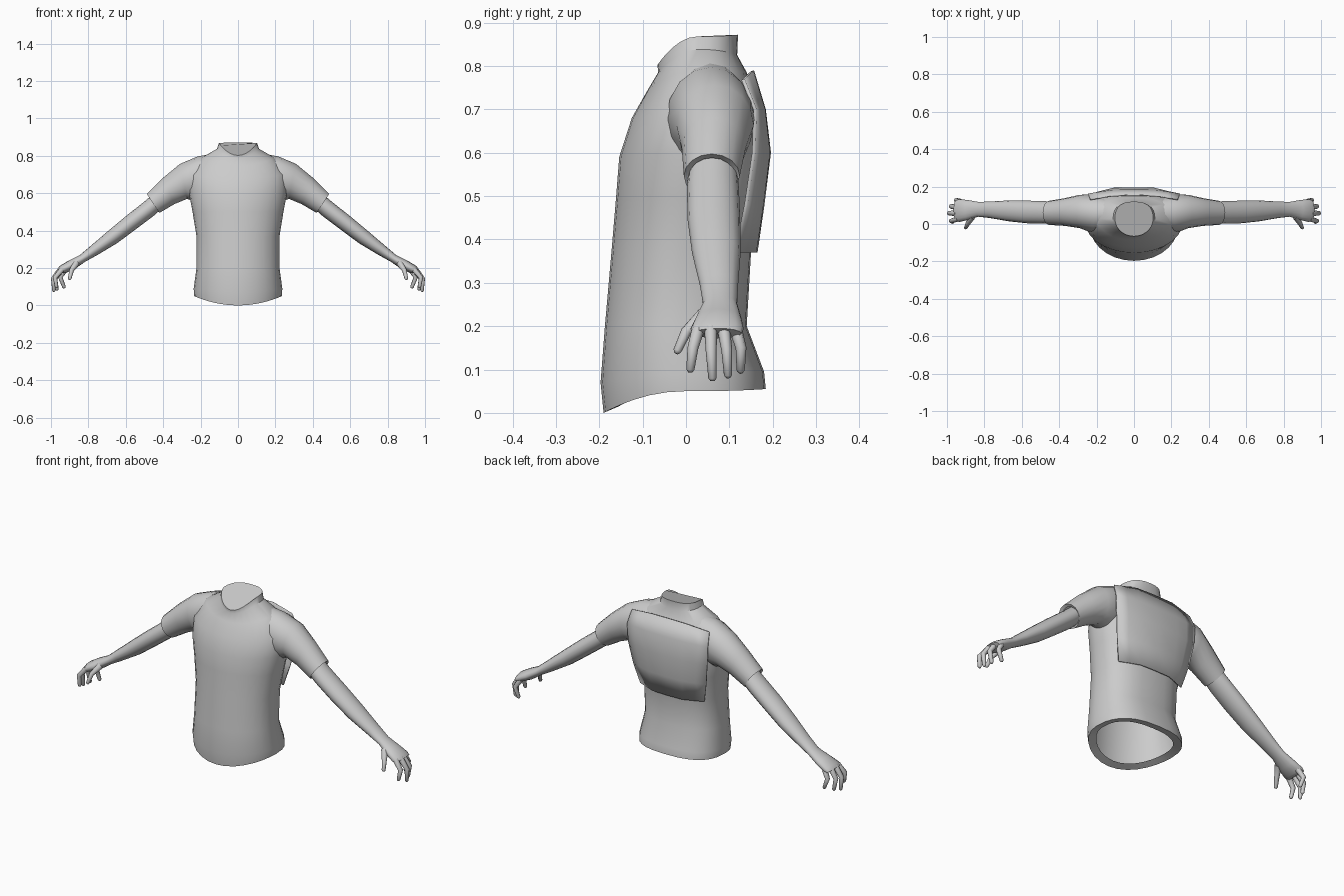
import bpy, bmesh, math
from mathutils import Vector

if "Cube" in bpy.data.objects:
    bpy.data.objects.remove(bpy.data.objects["Cube"])

grey = bpy.data.materials.new("plain grey")
grey.diffuse_color = (0.6, 0.6, 0.6, 1)
grey.use_nodes = True
grey.node_tree.nodes["Principled BSDF"].inputs["Base Color"].default_value = grey.diffuse_color


def finish(name, bm, angle=40):
    bmesh.ops.recalc_face_normals(bm, faces=bm.faces[:])
    me = bpy.data.meshes.new(name)
    bm.to_mesh(me)
    bm.free()
    me.materials.append(grey)
    ob = bpy.data.objects.new(name, me)
    bpy.context.collection.objects.link(ob)
    bpy.ops.object.select_all(action='DESELECT')
    ob.select_set(True)
    bpy.context.view_layer.objects.active = ob
    bpy.ops.object.shade_smooth_by_angle(angle=math.radians(angle))
    return ob


def loft(name, rings, cap_start=False, cap_end=False, angle=40):
    """Skin closed rings that share one point count."""
    bm = bmesh.new()
    vs = [[bm.verts.new(p) for p in r] for r in rings]
    n = len(rings[0])
    for a, b in zip(vs, vs[1:]):
        for i in range(n):
            j = (i + 1) % n
            bm.faces.new((a[i], a[j], b[j], b[i]))
    if cap_start:
        bm.faces.new(vs[0][::-1])
    if cap_end:
        bm.faces.new(vs[-1])
    return finish(name, bm, angle)


def torso_ring(hw, yf, yb, zf, zs, zb, n=28):
    """Rounded front, flatter back; height differs at front, side and back."""
    yc, pts = (yf + yb) / 2, []
    for i in range(n):
        a = 2 * math.pi * i / n
        s, c = math.sin(a), math.cos(a)
        e = 1.0 if c >= 0 else 0.78
        x = hw * math.copysign(abs(s) ** e, s)
        y = yc + ((yf - yc) * c if c >= 0 else (yb - yc) * abs(c) ** e)
        z = zs + ((zf if c >= 0 else zb) - zs) * c * c
        pts.append((x, y, z))
    return pts


def limb_ring(side, top, bot, y0, y1, n=16):
    """Oval across a limb from its upper and lower outline points (x, z)."""
    cx, cz = (top[0] + bot[0]) / 2, (top[1] + bot[1]) / 2
    dx, dz = (top[0] - bot[0]) / 2, (top[1] - bot[1]) / 2
    cy, ry = (y0 + y1) / 2, (y1 - y0) / 2
    return [(side * (cx + dx * math.cos(a)), cy + ry * math.sin(a),
             cz + dz * math.cos(a))
            for a in (2 * math.pi * i / n for i in range(n))]


def finger(name, pts, radii, n=8):
    """Tapered tube along a few joints with a rounded tip."""
    pts = [Vector(p) for p in pts]
    end = (pts[-1] - pts[-2]).normalized()
    r = radii[-1]
    pts += [pts[-1] + end * r * 0.7]
    radii = list(radii) + [r * 0.5]
    rings = []
    for i, p in enumerate(pts):
        d = (pts[min(i + 1, len(pts) - 1)] - pts[max(i - 1, 0)]).normalized()
        u = d.cross(Vector((0, 1, 0))).normalized()
        v = d.cross(u)
        rings.append([p + radii[i] * (u * math.cos(t) + v * math.sin(t))
                      for t in (2 * math.pi * k / n for k in range(n))])
    loft(name, rings, True, True, 60)


# Shirt body: hem turned inward, waist, chest, shoulders, closed collar
loft("shirt_body", [
    torso_ring(0.195, -0.155, 0.145, 0.015, 0.06, 0.06),
    torso_ring(0.235, -0.190, 0.184, 0.000, 0.05, 0.055),
    torso_ring(0.237, -0.197, 0.180, 0.07, 0.09, 0.095),
    torso_ring(0.222, -0.187, 0.140, 0.20, 0.20, 0.20),
    torso_ring(0.222, -0.172, 0.150, 0.37, 0.37, 0.37),
    torso_ring(0.243, -0.161, 0.168, 0.50, 0.50, 0.50),
    torso_ring(0.262, -0.154, 0.180, 0.59, 0.60, 0.60),
    torso_ring(0.262, -0.125, 0.168, 0.68, 0.70, 0.71),
    torso_ring(0.195, -0.088, 0.140, 0.745, 0.79, 0.785),
    torso_ring(0.112, -0.064, 0.118, 0.785, 0.838, 0.825),
    torso_ring(0.102, -0.066, 0.120, 0.802, 0.868, 0.872),
], cap_end=True)

# Back panel: thin plate lying over the upper back
bm = bmesh.new()
rows = []
for z, hw, yc, ye in ((0.37, 0.195, 0.165, 0.120), (0.48, 0.222, 0.181, 0.142),
                      (0.60, 0.24, 0.196, 0.160), (0.70, 0.245, 0.184, 0.163),
                      (0.79, 0.235, 0.157, 0.135)):
    drop = 0.02 if z > 0.75 else 0
    rows.append([bm.verts.new((f * hw, yc + (ye - yc) * k, z - drop * k))
                 for f, k in ((-1, 1), (-0.75, 0.55), (-0.46, 0.06), (0, 0),
                              (0.46, 0.06), (0.75, 0.55), (1, 1))])
for a, b in zip(rows, rows[1:]):
    for i in range(len(a) - 1):
        bm.faces.new((a[i], b[i], b[i + 1], a[i + 1]))
panel = finish("back_panel", bm)
mod = panel.modifiers.new("thickness", 'SOLIDIFY')
mod.thickness = 0.008
mod.offset = -1 if panel.data.polygons[0].normal.y > 0 else 1

for side, tag in ((1, "right"), (-1, "left")):
    # Short sleeve with turned-in cuff
    loft(tag + "_sleeve", [limb_ring(side, *s) for s in (
        ((0.13, 0.812), (0.21, 0.57), -0.03, 0.14),
        ((0.215, 0.797), (0.245, 0.56), -0.045, 0.158),
        ((0.31, 0.757), (0.272, 0.570), -0.022, 0.156),
        ((0.40, 0.683), (0.34, 0.542), -0.010, 0.138),
        ((0.488, 0.597), (0.42, 0.495), -0.005, 0.124),
        ((0.474, 0.588), (0.422, 0.508), 0.008, 0.112))])

    # Bare arm running into the palm
    loft(tag + "_arm", [limb_ring(side, *s) for s in (
        ((0.455, 0.595), (0.41, 0.515), 0.006, 0.118),
        ((0.50, 0.556), (0.45, 0.480), 0.002, 0.122),
        ((0.60, 0.477), (0.545, 0.408), 0.004, 0.125),
        ((0.69, 0.402), (0.645, 0.334), 0.014, 0.126),
        ((0.786, 0.320), (0.755, 0.268), 0.032, 0.120),
        ((0.845, 0.270), (0.818, 0.233), 0.039, 0.118),
        ((0.905, 0.240), (0.872, 0.196), 0.022, 0.128),
        ((0.952, 0.212), (0.918, 0.175), 0.010, 0.133),
        ((0.965, 0.195), (0.935, 0.172), 0.018, 0.128))],
        True, True, 60)

    # Fingers and thumb: base, joint, tip
    for name, base, mid, tip in (
            ("index", (0.940, 0.028, 0.193), (0.978, 0.016, 0.150), (0.970, 0.010, 0.100)),
            ("middle", (0.948, 0.057, 0.195), (0.988, 0.058, 0.142), (0.984, 0.061, 0.080)),
            ("ring", (0.942, 0.087, 0.193), (0.978, 0.094, 0.145), (0.968, 0.097, 0.087)),
            ("little", (0.925, 0.115, 0.190), (0.950, 0.127, 0.150), (0.930, 0.126, 0.098)),
            ("thumb", (0.865, 0.040, 0.225), (0.890, 0.000, 0.187), (0.900, -0.020, 0.143))):
        path = [(side * p[0], p[1], p[2]) for p in (base, mid, tip)]
        wide = 0.018 if name == "thumb" else 0.015
        finger(f"{tag}_{name}_finger", path, (wide, 0.0125, 0.0095))
